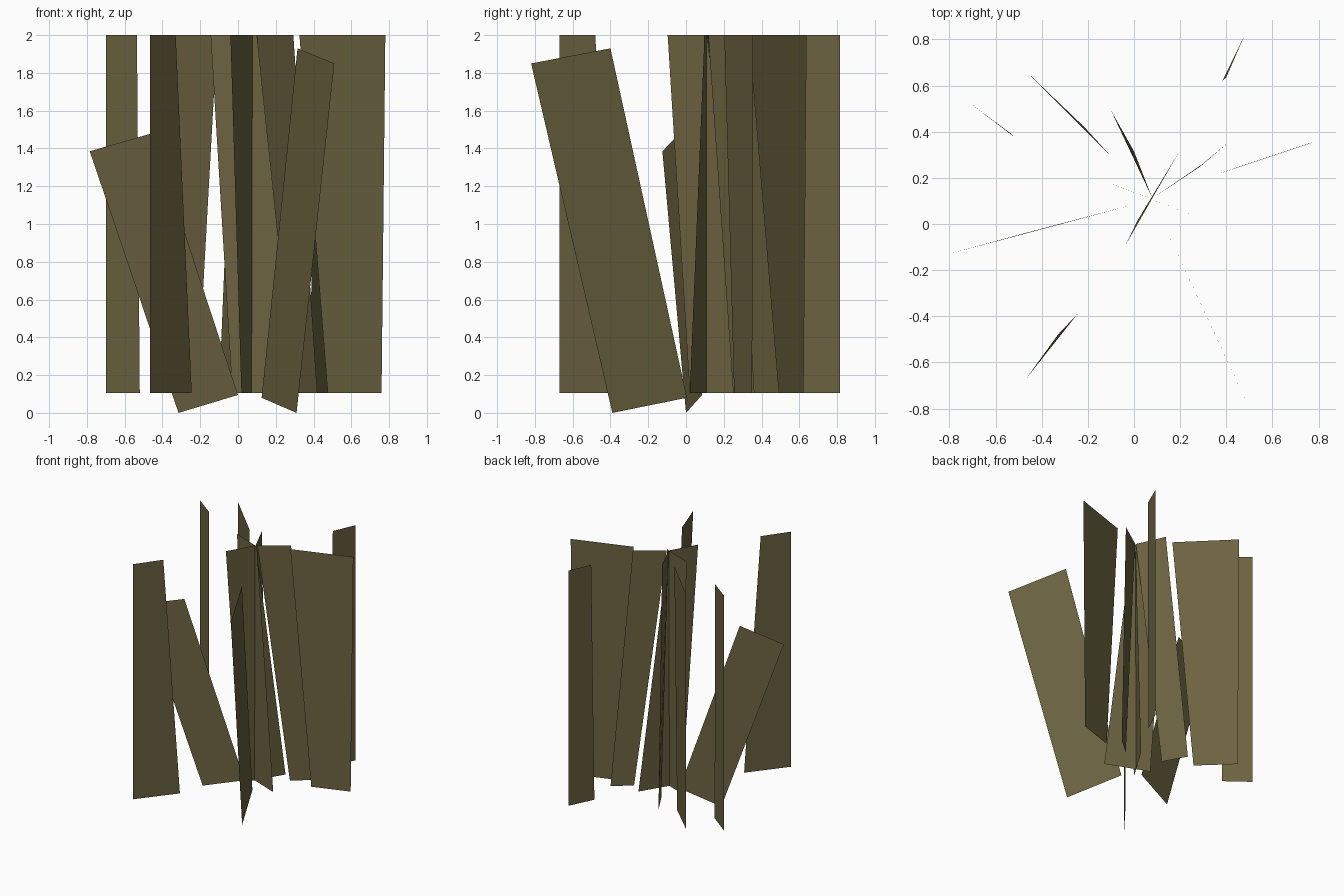
import bpy

if "Cube" in bpy.data.objects:
    bpy.data.objects.remove(bpy.data.objects["Cube"])

# One flat olive-brown for every blade
olive = bpy.data.materials.new("dry_olive")
olive.diffuse_color = (0.15, 0.125, 0.052, 1.0)
olive.use_nodes = True
olive.node_tree.nodes["Principled BSDF"].inputs["Base Color"].default_value = olive.diffuse_color


def blade(name, corners):
    """Flat four-cornered card: two bottom corners, then two top corners."""
    mesh = bpy.data.meshes.new(name)
    mesh.from_pydata(corners, [], [(0, 1, 2, 3)])
    mesh.materials.append(olive)
    obj = bpy.data.objects.new(name, mesh)
    bpy.context.collection.objects.link(obj)
    return obj


def upright_blade(name, base_a, base_b, top_b, top_a, low=0.105, high=2.0):
    """Card standing between two level edges, given by plan positions."""
    return blade(name, [(*base_a, low), (*base_b, low),
                        (*top_b, high), (*top_a, high)])


# Outer blades, each with one upright edge
upright_blade("left_back_blade", (-.70, .515), (-.52, .378), (-.535, .393), (-.70, .515))
upright_blade("left_front_blade", (-.467, -.67), (-.245, -.39), (-.33, -.48), (-.467, -.67))
upright_blade("right_back_blade", (.383, .62), (.478, .815), (.478, .815), (.40, .636))
upright_blade("back_blade", (-.45, .645), (-.215, .42), (-.11, .305), (-.455, .65))
upright_blade("right_blade", (.475, .255), (.76, .35), (.78, .355), (.325, .203))

# Central clump, blades crossing near one line
upright_blade("centre_cross_blade_a", (.018, .02), (.20, .32), (.08, .113), (-.04, -.097))
upright_blade("centre_cross_blade_b", (-.03, .149), (.30, .02), (.10, .098), (-.145, .195))
upright_blade("centre_back_blade", (-.10, .493), (.0, .315), (.078, .115), (-.022, .335))
upright_blade("centre_right_blade", (.288, .25), (.42, .362), (.293, .257), (.09, .118))

# Two leaning blades that reach the ground
blade("left_leaning_blade", [(-.315, .0, .0), (.0, .085, .095),
                             (-.455, -.035, 1.48), (-.785, -.125, 1.385)])
blade("front_leaning_blade", [(.31, -.39, .0), (.125, .005, .08),
                              (.315, -.40, 1.93), (.51, -.82, 1.85)])
